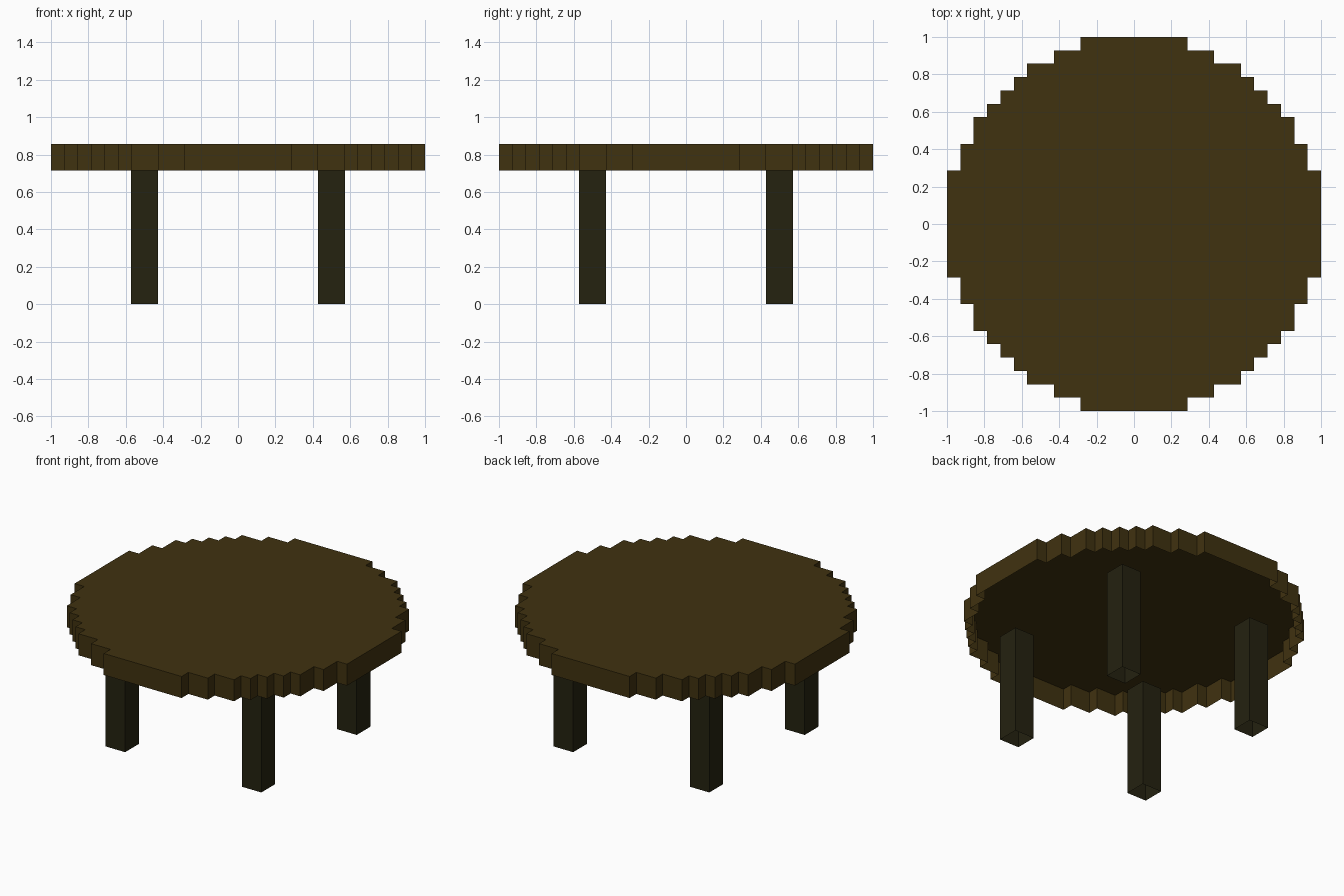
import bpy, bmesh

if "Cube" in bpy.data.objects:
    bpy.data.objects.remove(bpy.data.objects["Cube"])

U = 1 / 14  # block size

def material(name, rgb):
    m = bpy.data.materials.new(name)
    m.diffuse_color = (*rgb, 1)
    m.use_nodes = True
    m.node_tree.nodes["Principled BSDF"].inputs["Base Color"].default_value = m.diffuse_color
    return m

brown = material("brown wood", (0.051, 0.032, 0.005))
dark = material("dark wood", (0.018, 0.016, 0.005))

def shell(name, outline, z0, z1, mat, cap):
    """Walls raised from an outline, open below, with an optional top face."""
    bm = bmesh.new()
    low = [bm.verts.new((x * U, y * U, z0 * U)) for x, y in outline]
    high = [bm.verts.new((x * U, y * U, z1 * U)) for x, y in outline]
    n = len(outline)
    for i in range(n):
        j = (i + 1) % n
        bm.faces.new((low[i], low[j], high[j], high[i]))
    if cap:
        bm.faces.new(high)
    me = bpy.data.meshes.new(name)
    bm.to_mesh(me)
    bm.free()
    me.materials.append(mat)
    ob = bpy.data.objects.new(name, me)
    bpy.context.collection.objects.link(ob)

# Stepped round table top: one quarter of the outline, turned four times
steps = [(14, 4), (13, 6), (12, 8), (11, 9), (10, 10), (9, 11), (8, 12), (6, 13), (4, 14)]
quarter = []
for k, (x, y) in enumerate(steps):
    quarter.append((x, y))
    if k + 1 < len(steps):
        quarter.append((steps[k + 1][0], y))
outline = []
for turn in range(4):
    outline += quarter
    quarter = [(-y, x) for x, y in quarter]
shell("table_top", outline, 10, 12, brown, True)

# Four square legs
for sx, side in ((-1, "left"), (1, "right")):
    for sy, end in ((-1, "front"), (1, "back")):
        cx, cy = 7 * sx, 7 * sy
        square = [(cx - 1, cy - 1), (cx + 1, cy - 1), (cx + 1, cy + 1), (cx - 1, cy + 1)]
        shell(f"{end}_{side}_leg", square, 0, 10, dark, False)
